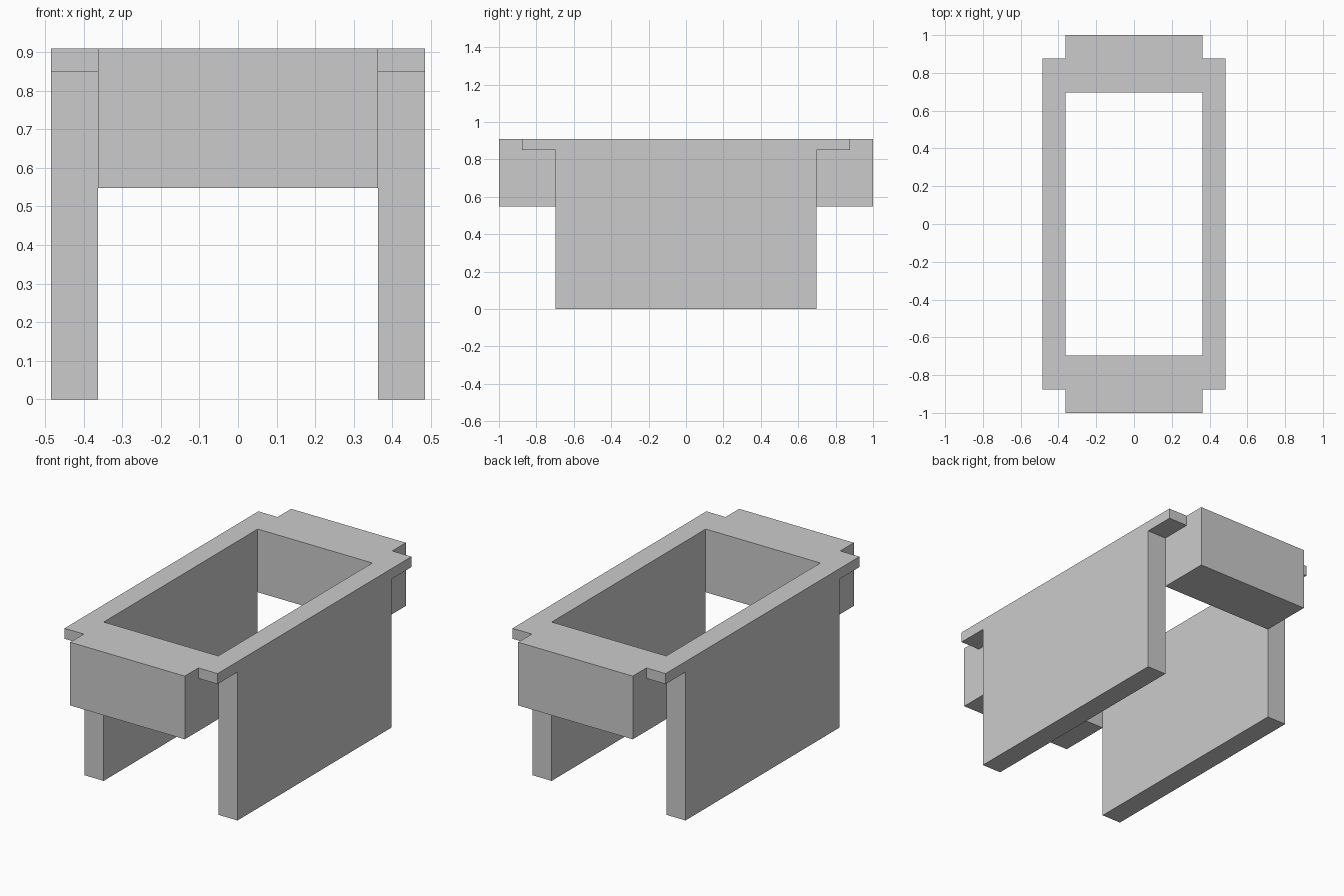
import bpy
import bmesh
from mathutils import Vector

default_cube = bpy.data.objects.get("Cube")
if default_cube:
    bpy.data.objects.remove(default_cube, do_unlink=True)

# Main dimensions
INNER_X, OUTER_X = 0.363, 0.485
PANEL_Y, TAB_Y, END_Y = 0.697, 0.877, 1.0
TAB_Z, BLOCK_Z, TOP_Z = 0.85, 0.548, 0.91

grey = bpy.data.materials.new("plain grey")
grey.use_nodes = True
colour = (0.6, 0.6, 0.6, 1)
grey.diffuse_color = colour
grey.node_tree.nodes["Principled BSDF"].inputs["Base Color"].default_value = colour


def extrude_profile(name, points, direction):
    """Make a closed solid by extruding a flat outline."""
    bm = bmesh.new()
    face = bm.faces.new([bm.verts.new(p) for p in points])
    result = bmesh.ops.extrude_face_region(bm, geom=[face], use_keep_orig=True)
    moved = [v for v in result["geom"] if isinstance(v, bmesh.types.BMVert)]
    bmesh.ops.translate(bm, verts=moved, vec=Vector(direction))
    bmesh.ops.recalc_face_normals(bm, faces=bm.faces)
    mesh = bpy.data.meshes.new(name)
    bm.to_mesh(mesh)
    bm.free()
    mesh.materials.append(grey)
    obj = bpy.data.objects.new(name, mesh)
    bpy.context.collection.objects.link(obj)
    return obj


# Side panels: tall boards with a thin tab at each upper corner
half = [(PANEL_Y, 0), (PANEL_Y, TAB_Z), (TAB_Y, TAB_Z), (TAB_Y, TOP_Z)]
outline = half + [(-y, z) for y, z in reversed(half)]
for name, side in (("left_panel", 1), ("right_panel", -1)):
    extrude_profile(name, [(side * INNER_X, y, z) for y, z in outline],
                    (side * (OUTER_X - INNER_X), 0, 0))

# End blocks: thick boxes bridging the panels
for name, side in (("front_block", -1), ("back_block", 1)):
    corners = [(-INNER_X, BLOCK_Z), (INNER_X, BLOCK_Z), (INNER_X, TOP_Z), (-INNER_X, TOP_Z)]
    extrude_profile(name, [(x, side * PANEL_Y, z) for x, z in corners],
                    (0, side * (END_Y - PANEL_Y), 0))
